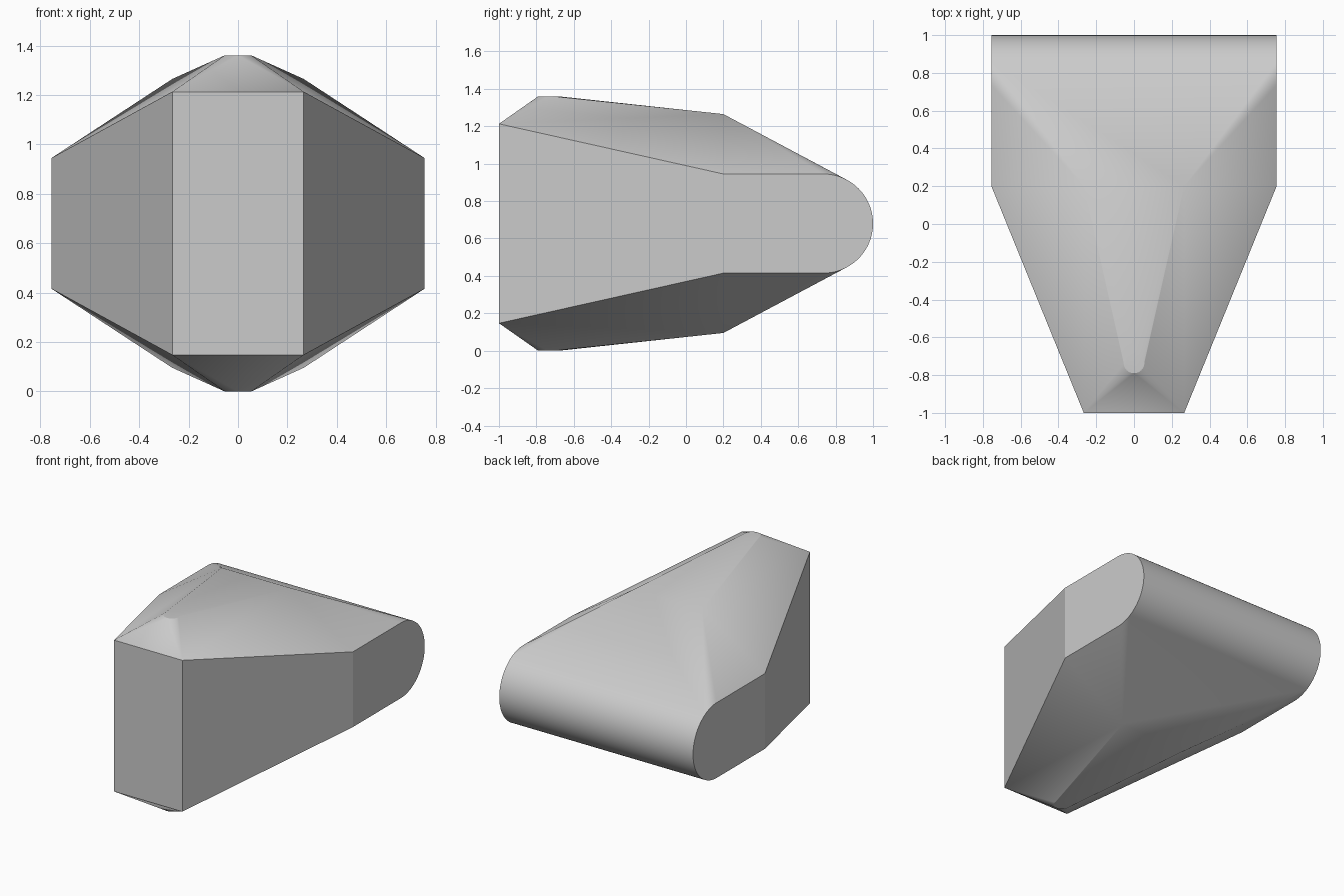
import bpy, bmesh, math

cube = bpy.data.objects.get("Cube")
if cube:
    bpy.data.objects.remove(cube, do_unlink=True)

MID = 0.68          # height of the symmetry plane
HALF = 0.755        # half width at the rounded end
NOSE = 0.266        # half width at the narrow end
ROUND = 0.265       # radius of the rounded end
TIP = 0.055         # radius of the small flat tip

# Shell material
mat = bpy.data.materials.new("light grey")
mat.use_nodes = True
grey = (0.6, 0.6, 0.6, 1)
mat.diffuse_color = grey
mat.node_tree.nodes["Principled BSDF"].inputs["Base Color"].default_value = grey

bm = bmesh.new()


def mirrored(x, y, h):
    """Add a point on both sides, above and below the middle."""
    for sx in (1, -1):
        for sz in (1, -1):
            bm.verts.new((sx * x, y, MID + sz * h))


# Narrow flat end, shoulders and side corners
mirrored(NOSE, -1, 0.533)
mirrored(NOSE, 0.2, 0.585)
mirrored(HALF, 0.2, ROUND)

# Rounded end
steps = 32
for i in range(steps + 1):
    a = math.pi / 2 * i / steps
    mirrored(HALF, 1 - ROUND + ROUND * math.cos(a), ROUND * math.sin(a))

# Small round tips at top and bottom
for i in range(steps + 1):
    a = math.pi * (i / steps - 0.5)
    mirrored(TIP * math.cos(a), -0.735 + TIP * math.sin(a), MID)

# Wrap the points in one convex shell
bmesh.ops.remove_doubles(bm, verts=bm.verts, dist=0.0005)
bmesh.ops.convex_hull(bm, input=bm.verts)
loose = [v for v in bm.verts if not v.link_faces]
bmesh.ops.delete(bm, geom=loose, context='VERTS')
bmesh.ops.dissolve_limit(bm, angle_limit=math.radians(0.3),
                         verts=bm.verts, edges=bm.edges)
bmesh.ops.recalc_face_normals(bm, faces=bm.faces)

mesh = bpy.data.meshes.new("wedge_body")
bm.to_mesh(mesh)
bm.free()
mesh.materials.append(mat)
body = bpy.data.objects.new("wedge_body", mesh)
bpy.context.collection.objects.link(body)

# Smooth curved areas, crisp facets
bpy.ops.object.select_all(action='DESELECT')
body.select_set(True)
bpy.context.view_layer.objects.active = body
bpy.ops.object.shade_smooth_by_angle(angle=math.radians(18))
